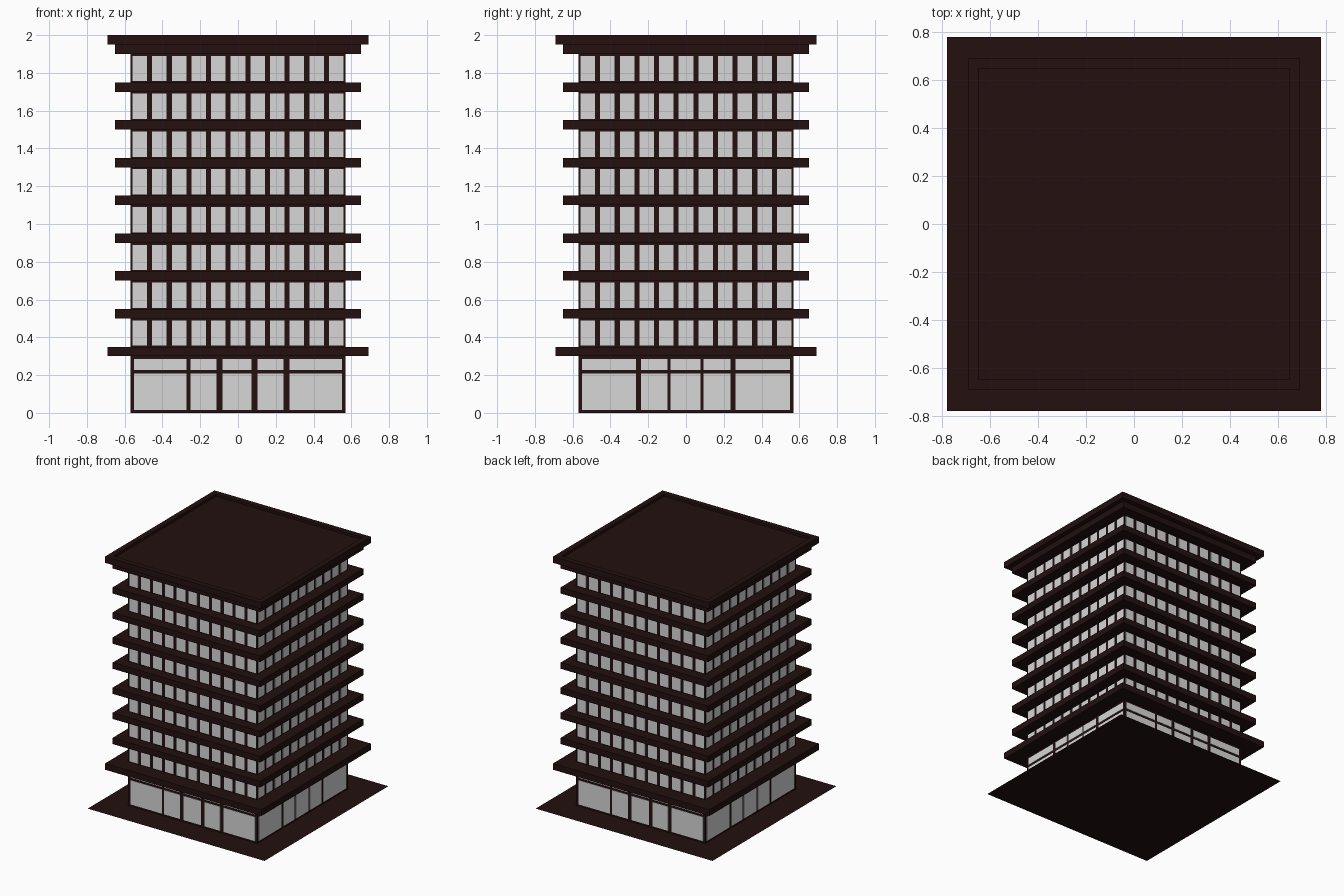
import bpy, bmesh, math
from mathutils import Matrix, Vector

cube = bpy.data.objects.get("Cube")
if cube:
    bpy.data.objects.remove(cube, do_unlink=True)


def material(name, color):
    m = bpy.data.materials.new(name)
    m.use_nodes = True
    m.diffuse_color = color
    m.node_tree.nodes["Principled BSDF"].inputs["Base Color"].default_value = color
    return m


BROWN = material("dark brown", (0.017, 0.005, 0.005, 1))
GLASS = material("pale glass", (0.68, 0.68, 0.68, 1))


def add_box(bm, x0, x1, y0, y1, z0, z1, turn=0.0):
    """Box between two corners, turned about the z axis."""
    centre = Vector(((x0 + x1) / 2, (y0 + y1) / 2, (z0 + z1) / 2))
    size = (x1 - x0, y1 - y0, z1 - z0, 1)
    mat = Matrix.Rotation(turn, 4, 'Z') @ Matrix.Translation(centre) @ Matrix.Diagonal(size)
    bmesh.ops.create_cube(bm, size=1, matrix=mat)


def finish(bm, name, mat):
    mesh = bpy.data.meshes.new(name)
    bm.to_mesh(mesh)
    bm.free()
    mesh.materials.append(mat)
    obj = bpy.data.objects.new(name, mesh)
    bpy.context.collection.objects.link(obj)
    return obj


def slab(name, half, z0, z1):
    bm = bmesh.new()
    add_box(bm, -half, half, -half, half, z0, z1)
    return finish(bm, name, BROWN)


WALL = 0.57      # half width of the tower
PANE = 0.003     # glass plate thickness
FLOOR = 0.2      # storey height
SLAB = 0.05      # slab thickness
FIRST = 0.3      # underside of the first slab

# Paved base
bm = bmesh.new()
bmesh.ops.create_grid(bm, x_segments=1, y_segments=1, size=0.78)
finish(bm, "ground_plate", BROWN)

# Tower core and overhanging slabs
slab("tower_core", WALL - PANE, 0, 1.92)
slab("canopy", 0.69, FIRST, FIRST + SLAB)
for i in range(1, 9):
    z = FIRST + i * FLOOR
    slab(f"floor_ledge_{i}", 0.65, z, z + SLAB)

# Roof with a low parapet
bm = bmesh.new()
add_box(bm, -0.69, 0.69, -0.69, 0.69, 1.95, 2.0)
bm.faces.ensure_lookup_table()
top = max(bm.faces, key=lambda f: f.calc_center_median().z)
bmesh.ops.inset_region(bm, faces=[top], thickness=0.06)
inner = bmesh.ops.extrude_face_region(bm, geom=[top])
bmesh.ops.translate(bm, vec=(0, 0, -0.02),
                    verts=[v for v in inner["geom"] if isinstance(v, bmesh.types.BMVert)])
bmesh.ops.delete(bm, geom=[top], context='FACES')
finish(bm, "roof", BROWN)

# Upper windows: eleven panes per storey on each side
COUNT, PITCH, HALF_PANE = 11, 0.104, 0.0385
SIDES = ("front", "left", "back", "right")
for s, side in enumerate(SIDES):
    bm = bmesh.new()
    for floor in range(8):
        z = FIRST + floor * FLOOR
        for k in range(COUNT):
            x = (k - (COUNT - 1) / 2) * PITCH
            add_box(bm, x - HALF_PANE, x + HALF_PANE, -WALL, -WALL + PANE,
                    z + SLAB + 0.006, z + FLOOR - 0.01, s * math.pi / 2)
    finish(bm, f"{side}_windows", GLASS)

# Ground floor glazing: (bar centre, bar width) across each side
FRONT_BARS = ((-0.56, 0.02), (-0.262, 0.02), (-0.098, 0.03),
              (0.087, 0.03), (0.257, 0.03), (0.56, 0.02))
SIDE_BARS = ((-0.56, 0.02), (-0.252, 0.028), (-0.091, 0.016),
             (0.085, 0.016), (0.249, 0.028), (0.56, 0.02))
for s, side in enumerate(SIDES):
    bars = SIDE_BARS if s % 2 else FRONT_BARS
    bm = bmesh.new()
    for (xa, wa), (xb, wb) in zip(bars, bars[1:]):
        for z0, z1 in ((0.015, 0.208), (0.228, 0.284)):
            add_box(bm, xa + wa / 2, xb - wb / 2, -WALL, -WALL + PANE,
                    z0, z1, s * math.pi / 2)
    finish(bm, f"{side}_shop_glass", GLASS)

# Corner posts closing the wall edges
bm = bmesh.new()
for s in range(4):
    add_box(bm, WALL - 0.011, WALL, -WALL, -WALL + 0.011, 0, 1.9, s * math.pi / 2)
finish(bm, "corner_posts", BROWN)
